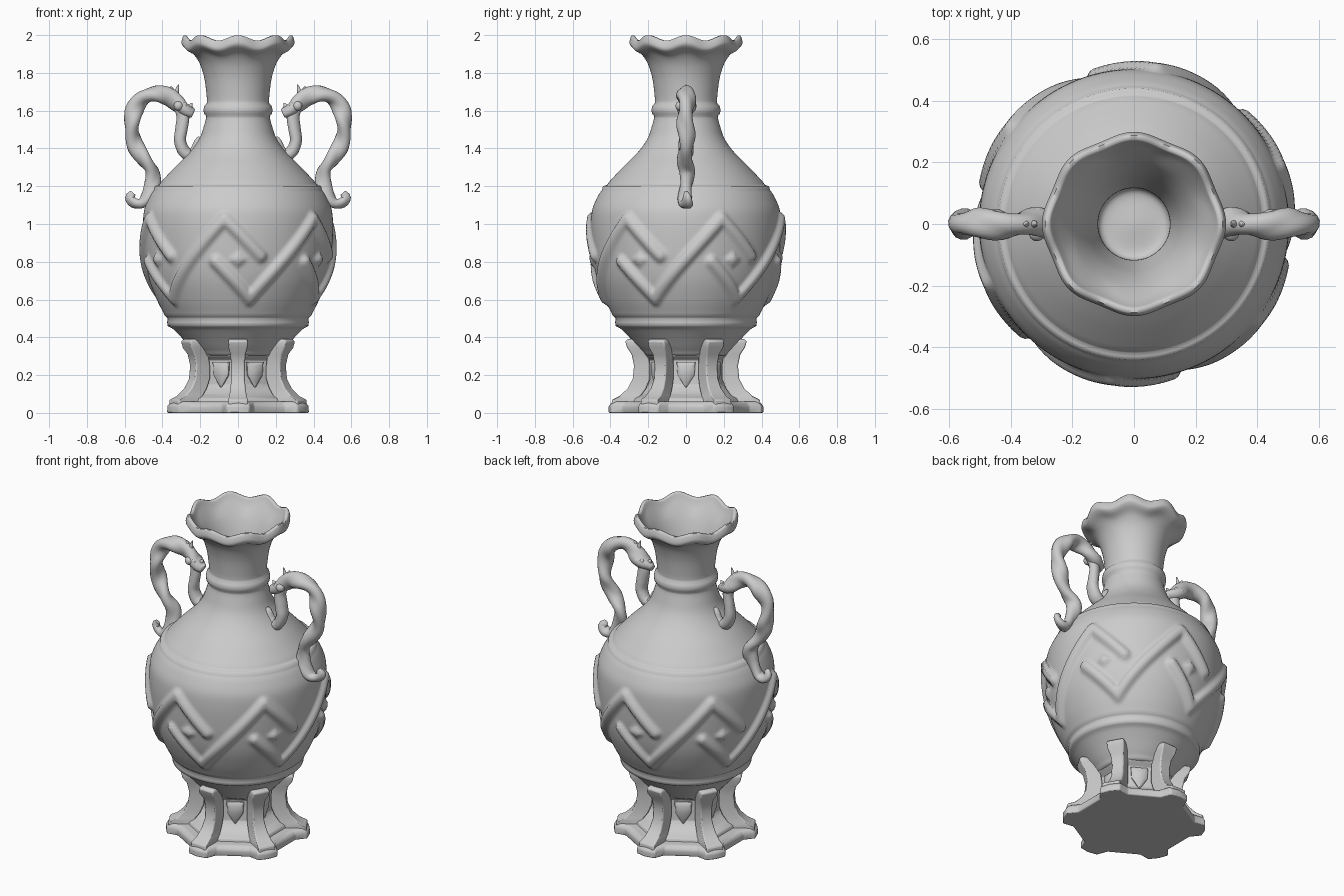
import bpy, bmesh, math
from mathutils import Vector, Matrix

if "Cube" in bpy.data.objects:
    bpy.data.objects.remove(bpy.data.objects["Cube"])

clay = bpy.data.materials.new("grey clay")
clay.diffuse_color = (0.6, 0.6, 0.6, 1)
clay.use_nodes = True
clay.node_tree.nodes["Principled BSDF"].inputs["Base Color"].default_value = clay.diffuse_color


def finish(name, bm, angle=50, bevel=0):
    bmesh.ops.remove_doubles(bm, verts=bm.verts, dist=1e-5)
    bmesh.ops.recalc_face_normals(bm, faces=bm.faces)
    me = bpy.data.meshes.new(name)
    bm.to_mesh(me)
    bm.free()
    me.materials.append(clay)
    ob = bpy.data.objects.new(name, me)
    bpy.context.collection.objects.link(ob)
    if bevel:
        m = ob.modifiers.new("soft edges", 'BEVEL')
        m.width, m.segments = bevel, 2
    bpy.ops.object.select_all(action='DESELECT')
    ob.select_set(True)
    bpy.context.view_layer.objects.active = ob
    bpy.ops.object.shade_smooth_by_angle(angle=math.radians(angle))
    return ob


def spline(pts, step):
    """Catmull-Rom curve through points, sampled about every step."""
    p = [Vector(q) for q in pts]
    p = [2 * p[0] - p[1]] + p + [2 * p[-1] - p[-2]]
    out = []
    for a, b, c, d in zip(p, p[1:], p[2:], p[3:]):
        n = max(1, round((c - b).length / step))
        for i in range(n):
            t = i / n
            out.append(0.5 * (2 * b + (c - a) * t + (2 * a - 5 * b + 4 * c - d) * t * t
                              + (3 * b - a - 3 * c + d) * t ** 3))
    return out + [p[-2]]


def loft(bm, rings, caps=True):
    rows = [[bm.verts.new(v) for v in r] for r in rings]
    n = len(rows[0])
    for a, b in zip(rows, rows[1:]):
        for i in range(n):
            j = (i + 1) % n
            bm.faces.new((a[i], a[j], b[j], b[i]))
    if caps:
        bm.faces.new(rows[0][::-1])
        bm.faces.new(rows[-1])


def smooth(a, b, x):
    t = min(1, max(0, (x - a) / (b - a)))
    return t * t * (3 - 2 * t)


# relief: interlocking hooked diagonals, six around, in (degrees, height)
HOOK = [(-44, .80), (-22, .60), (22, 1.03), (44, .83)]
TOOTH = [(-3, 1.06), (8, 1.09), (-14, 1.09)]


def seg_dist(p, a, b):
    ab = b - a
    t = max(0, min(1, (p - a).dot(ab) / ab.length_squared))
    return (p - a - ab * t).length


def flat(q, shift):
    return Vector((math.radians(q[0] + shift) * .49, q[1]))


SEGS = [(flat(a, s), flat(b, s)) for s in (-60, 0, 60) for a, b in zip(HOOK, HOOK[1:])]
BOSSES = [flat((30, .81), s) for s in (-60, 0)]


def relief(deg, z):
    p = flat(((deg + 90 + 30 + 30) % 60 - 30, z), 0)
    d = min(seg_dist(p, a, b) for a, b in SEGS)
    h = .026 * (1 - smooth(.012, .042, d))
    e = min(abs(p.x - b.x) * .8 + abs(p.y - b.y) for b in BOSSES)
    return max(h, .018 * (1 - smooth(.015, .05, e)))


# vase body, neck, rim and hollow throat: one turned profile
PROFILE = [(0, .30), (.19, .30), (.235, .33), (.30, .40), (.345, .445), (.372, .46), (.375, .48),
           (.372, .50), (.388, .515), (.395, .53), (.43, .60), (.468, .70), (.49, .80), (.50, .90),
           (.503, 1.0), (.495, 1.08), (.465, 1.15), (.445, 1.18), (.44, 1.20), (.418, 1.207),
           (.405, 1.225), (.335, 1.30), (.255, 1.38), (.205, 1.45), (.18, 1.52), (.168, 1.57),
           (.18, 1.585), (.183, 1.605), (.178, 1.625), (.165, 1.64), (.168, 1.70), (.18, 1.78),
           (.203, 1.85), (.235, 1.895), (.275, 1.92), (.293, 1.94), (.290, 1.965), (.282, 1.985),
           (.268, 1.985), (.25, 1.95), (.20, 1.87), (.163, 1.78), (.138, 1.68), (.118, 1.58),
           (.106, 1.50), (0, 1.50)]
N = 240
rings = []
for r, z in spline(PROFILE, .014):
    r = max(r, 0)
    wave = smooth(1.85, 1.95, z)
    ring = []
    for i in range(N):
        a = 2 * math.pi * i / N
        rr, c = r, math.cos(8 * a)
        if .54 < z < 1.1 and r > .3:
            rr += relief(math.degrees(a), z)
        rr += wave * .006 * c * (r > .2)
        ring.append((rr * math.cos(a), rr * math.sin(a), z + wave * .014 * c))
    rings.append(ring)
bm = bmesh.new()
loft(bm, rings, False)
finish("vase_body", bm, 60)

# plinth: six-cornered foot with notched sides
bm = bmesh.new()
rings = []
for z, s in ((0, 1), (.035, 1), (.05, .97), (.06, .92)):
    ring = []
    for k in range(6):
        m = Matrix.Rotation(math.radians(60 * k - 90), 4, 'Z')
        for x, y in ((.335, -.085), (.40, -.06), (.41, 0), (.40, .06), (.335, .085)):
            ring.append(m @ Vector((x * s, y * s, z)))
    rings.append(ring)
loft(bm, rings)
finish("plinth", bm, 40, .006)

# six-sided stem inside the legs
bm = bmesh.new()
rings = []
for z, r in ((.05, .31), (.075, .30), (.10, .25), (.13, .215), (.15, .20), (.28, .20), (.30, .235), (.34, .24)):
    rings.append([(r * math.sin(math.pi * k / 3), -r * math.cos(math.pi * k / 3), z) for k in range(6)])
loft(bm, rings)
finish("stem", bm, 35, .005)

# flared legs and the pointed shields between them
LEG = [(.03, .25, .395, .052), (.07, .25, .392, .052), (.09, .24, .35, .046), (.13, .21, .308, .04),
       (.18, .19, .282, .036), (.25, .19, .275, .036), (.31, .20, .288, .04), (.345, .21, .312, .05),
       (.38, .22, .322, .052), (.392, .24, .305, .045)]
for k in range(6):
    bm = bmesh.new()
    m = Matrix.Rotation(math.radians(60 * k - 90), 4, 'Z')
    loft(bm, [[m @ Vector(v) for v in ((i, -w, z), (o, -w, z), (o, w, z), (i, w, z))]
              for z, i, o, w in LEG])
    finish(f"leg_{k + 1}", bm, 45, .01)
    bm = bmesh.new()
    m = Matrix.Rotation(math.radians(60 * k - 60), 4, 'Z')
    loft(bm, [[m @ Vector((x, y * s, .215 + (z - .215) * s)) for y, z in
               ((-.05, .27), (-.045, .2), (0, .13), (.045, .2), (.05, .27))]
              for x, s in ((.165, 1), (.182, 1), (.195, .65))])
    finish(f"shield_{k + 1}", bm, 40)


def tube(bm, path, side, twist=0, lobe=0, wobble=0):
    """Round tube along (x, z, radius) points; twist turns a two-lobed section."""
    pts = spline(path, .012)
    n, rings = len(pts), []
    for i, p in enumerate(pts):
        d = pts[min(i + 1, n - 1)] - pts[max(i - 1, 0)]
        d = Vector((d.x, 0, d.y)).normalized()
        nrm = Vector((-d.z, 0, d.x))
        t = i / (n - 1) * twist
        ring = []
        for j in range(16):
            f = 2 * math.pi * j / 16
            r = p.z * (1 + lobe * math.cos(2 * (f - t)))
            v = Vector((p.x, wobble * math.sin(2 * t), p.y)) + nrm * r * math.cos(f) + Vector((0, r * math.sin(f), 0))
            ring.append((v.x * side, v.y, v.z))
        rings.append(ring)
    loft(bm, rings)


ARCH = [(.555, 1.165, .014), (.572, 1.14, .024), (.552, 1.112, .028), (.51, 1.11, .032),
        (.475, 1.15, .036), (.452, 1.21, .038), (.455, 1.28, .038), (.50, 1.345, .038),
        (.545, 1.42, .040), (.562, 1.51, .041), (.55, 1.60, .042), (.505, 1.665, .043),
        (.435, 1.69, .043), (.37, 1.675, .042), (.33, 1.645, .044), (.295, 1.615, .043),
        (.262, 1.597, .034), (.236, 1.585, .022)]
SUPPORT = [(.31, 1.63, .03), (.292, 1.57, .032), (.30, 1.50, .034), (.307, 1.44, .035),
           (.285, 1.385, .036), (.25, 1.365, .034), (.222, 1.39, .03), (.208, 1.435, .022), (.195, 1.455, .014)]
HORNS = [[(.33, 1.67, .018), (.325, 1.70, .012), (.315, 1.738, .003)],
         [(.36, 1.69, .016), (.35, 1.715, .010), (.355, 1.73, .003)],
         [(.262, 1.61, .016), (.25, 1.627, .011), (.243, 1.64, .004)]]

for word, side in (("left", -1), ("right", 1)):
    # twisted serpent handle with curled tail
    bm = bmesh.new()
    tube(bm, ARCH, side, 15, .17, .007)
    finish(word + "_handle", bm, 70)
    # curved support under the head
    bm = bmesh.new()
    tube(bm, SUPPORT, side, 3, .1)
    finish(word + "_handle_support", bm, 70)
    # horns and nose
    bm = bmesh.new()
    for h in HORNS:
        tube(bm, h, side)
    finish(word + "_head_horns", bm, 70)
    # cheeks and eyes
    bm = bmesh.new()
    for y in (-1, 1):
        for x, z, r in ((.315, 1.625, .026), (.285, 1.63, .014)):
            bmesh.ops.create_uvsphere(bm, u_segments=14, v_segments=8, radius=r,
                                      matrix=Matrix.Translation((x * side, y * .03, z)))
    finish(word + "_head_cheeks", bm, 70)
